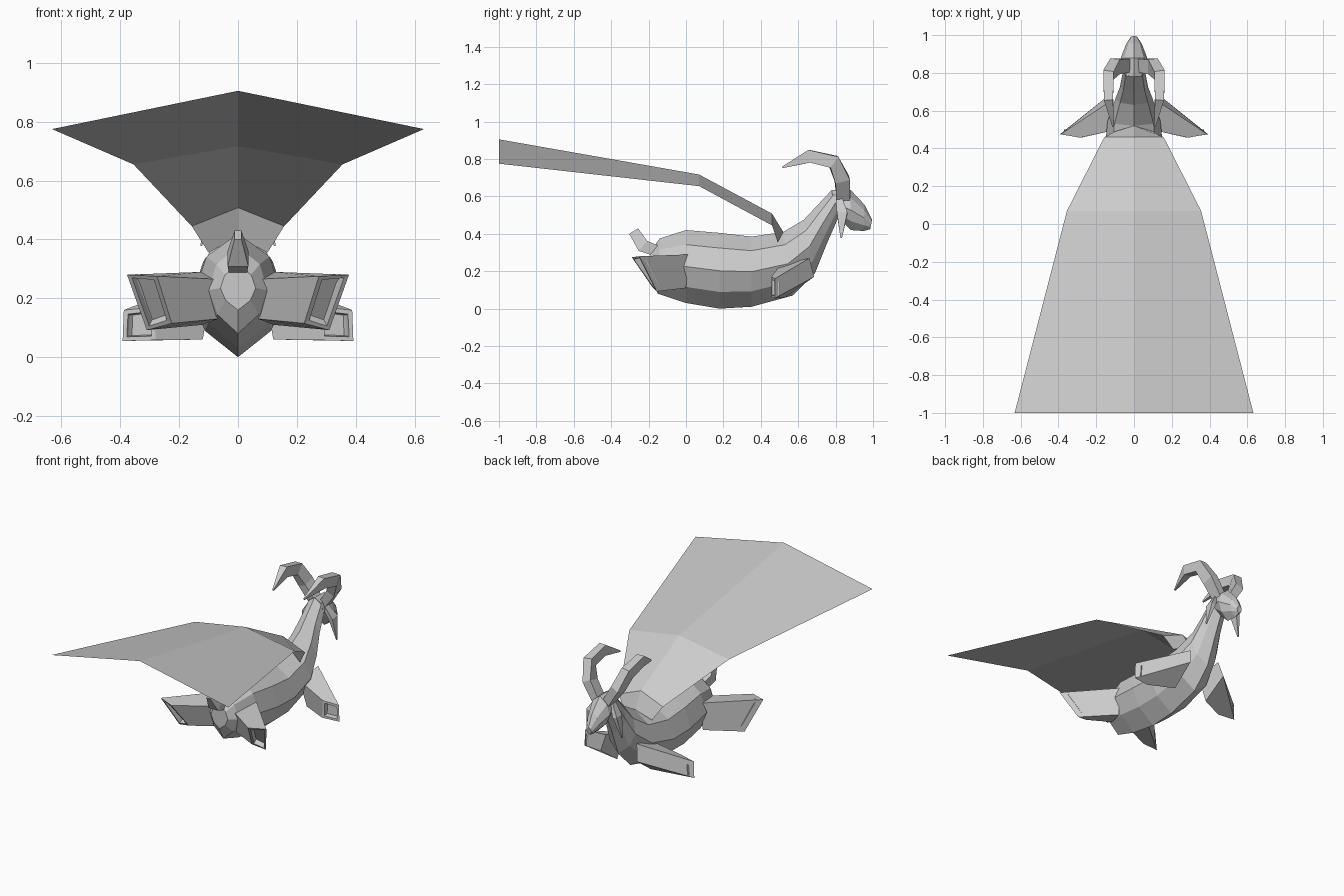
import bpy, bmesh
from mathutils import Vector

cube = bpy.data.objects.get("Cube")
if cube:
    bpy.data.objects.remove(cube, do_unlink=True)

grey = bpy.data.materials.new("stone_grey")
grey.use_nodes = True
COLOUR = (0.6, 0.6, 0.6, 1)
grey.diffuse_color = COLOUR
grey.node_tree.nodes["Principled BSDF"].inputs["Base Color"].default_value = COLOUR


def finish(name, bm, closed=True):
    if closed:
        bmesh.ops.recalc_face_normals(bm, faces=bm.faces)
    mesh = bpy.data.meshes.new(name)
    bm.to_mesh(mesh)
    bm.free()
    mesh.materials.append(grey)
    obj = bpy.data.objects.new(name, mesh)
    bpy.context.collection.objects.link(obj)
    return obj


def loft(bm, rings):
    """Skin a list of equal rings and cap both ends; returns the last cap."""
    loops = [[bm.verts.new(p) for p in ring] for ring in rings]
    for a, b in zip(loops, loops[1:]):
        for i in range(len(a)):
            j = (i + 1) % len(a)
            bm.faces.new((a[i], a[j], b[j], b[i]))
    bm.faces.new(loops[0][::-1])
    return bm.faces.new(loops[-1])


# Cross-section: share of the way from underside to back, share of half width
SECTION = ((0, 0), (0.22, 0.7), (0.5, 1), (0.8, 0.74), (1, 0.0))


def trunk(name, stations):
    rings = []
    for yb, zb, yt, zt, w in stations:
        half = [(w * k, yb + (yt - yb) * t, zb + (zt - zb) * t) for t, k in SECTION]
        rings.append(half + [(-x, y, z) for x, y, z in half[-2:0:-1]])
    bm = bmesh.new()
    loft(bm, rings)
    return finish(name, bm)


def sweep(name, path, side):
    """Four-sided tapering tube; path rows are x, y, z, half width, half depth."""
    pts = [Vector((p[0] * side, p[1], p[2])) for p in path]
    rings = []
    for i, p in enumerate(pts):
        t = (pts[min(i + 1, len(pts) - 1)] - pts[max(i - 1, 0)]).normalized()
        across = (Vector((1, 0, 0)) - t * t.x).normalized()
        up = t.cross(across)
        w, d = path[i][3:]
        rings.append([p + across * w * a + up * d * b
                      for a, b in ((1, 1), (-1, 1), (-1, -1), (1, -1))])
    bm = bmesh.new()
    loft(bm, rings)
    return finish(name, bm)


def leg(name, root, foot, side):
    """Wedge limb with a recessed sole."""
    bm = bmesh.new()
    sole = loft(bm, [[(x * side, y, z) for x, y, z in ring] for ring in (root, foot)])
    bmesh.ops.recalc_face_normals(bm, faces=bm.faces)
    bmesh.ops.inset_individual(bm, faces=[sole], thickness=0.02)
    bmesh.ops.inset_individual(bm, faces=[sole], thickness=0.006, depth=-0.03)
    return finish(name, bm)


# Body with neck: underside y, z, back y, z, half width
trunk("body", [
    (-0.19, 0.16, -0.19, 0.31, 0.06),
    (-0.15, 0.08, -0.14, 0.375, 0.10),
    (0.0, 0.03, 0.0, 0.42, 0.145),
    (0.18, 0.0, 0.18, 0.405, 0.16),
    (0.35, 0.01, 0.35, 0.385, 0.16),
    (0.57, 0.07, 0.52, 0.41, 0.14),
    (0.69, 0.19, 0.63, 0.475, 0.10),
    (0.75, 0.34, 0.70, 0.55, 0.075),
    (0.82, 0.5, 0.78, 0.635, 0.06)])

# Head
trunk("head", [
    (0.79, 0.51, 0.78, 0.635, 0.055),
    (0.88, 0.42, 0.88, 0.635, 0.07),
    (0.95, 0.415, 0.955, 0.555, 0.042),
    (0.985, 0.425, 0.995, 0.475, 0.018)])

# Tail
sweep("tail", [
    (0, -0.16, 0.31, 0.03, 0.03),
    (0, -0.23, 0.335, 0.035, 0.035),
    (0, -0.28, 0.415, 0.012, 0.028)], 1)

# Horns, ears and legs, mirrored
HORN = [(0.035, 0.84, 0.59, 0.025, 0.035),
        (0.10, 0.835, 0.69, 0.028, 0.04),
        (0.135, 0.79, 0.785, 0.028, 0.036),
        (0.135, 0.66, 0.815, 0.024, 0.034),
        (0.11, 0.515, 0.755, 0.004, 0.004)]
EAR = [(0.05, 0.82, 0.58, 0.012, 0.018),
       (0.095, 0.835, 0.51, 0.014, 0.028),
       (0.125, 0.83, 0.378, 0.003, 0.004)]
HIND_ROOT = [(0.12, 0.015, 0.29), (0.07, -0.14, 0.265),
             (0.07, -0.12, 0.13), (0.12, 0.0, 0.11)]
HIND_FOOT = [(0.377, -0.25, 0.28), (0.275, -0.29, 0.275),
             (0.225, -0.18, 0.115), (0.31, -0.155, 0.092)]
FRONT_ROOT = [(0.11, 0.66, 0.27), (0.09, 0.50, 0.23),
              (0.12, 0.53, 0.06), (0.13, 0.685, 0.17)]
FRONT_FOOT = [(0.388, 0.475, 0.16), (0.285, 0.457, 0.17),
              (0.28, 0.457, 0.058), (0.392, 0.475, 0.055)]
for label, side in (("left", 1), ("right", -1)):
    sweep(label + "_horn", HORN, side)
    sweep(label + "_ear", EAR, side)
    leg(label + "_hind_leg", HIND_ROOT, HIND_FOOT, side)
    leg(label + "_front_leg", FRONT_ROOT, FRONT_FOOT, side)

# Cape: an open sheet with a raised centre fold; y, centre z, edge y, edge z, edge x
bm = bmesh.new()
rows = []
for yc, zc, ye, ze, x in ((0.52, 0.41, 0.49, 0.355, 0.10),
                          (0.46, 0.508, 0.46, 0.445, 0.157),
                          (0.07, 0.717, 0.07, 0.655, 0.355),
                          (-1.0, 0.905, -1.0, 0.775, 0.632)):
    rows.append([bm.verts.new(p) for p in ((-x, ye, ze), (0, yc, zc), (x, ye, ze))])
for a, b in zip(rows, rows[1:]):
    for i in (0, 1):
        bm.faces.new((a[i], b[i], b[i + 1], a[i + 1]))
finish("cape", bm, closed=False)
